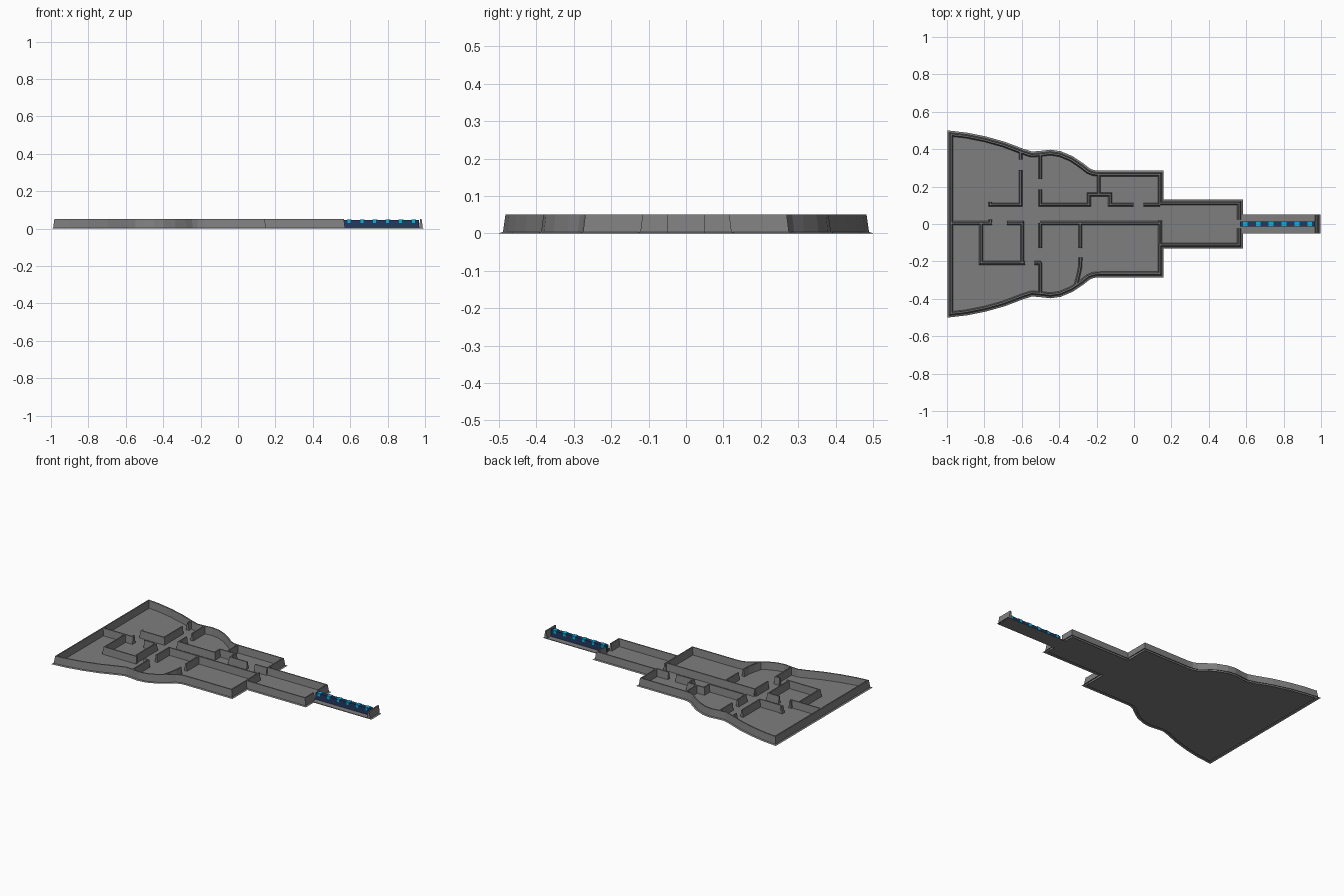
import bpy, bmesh
from mathutils import Vector

if "Cube" in bpy.data.objects:
    bpy.data.objects.remove(bpy.data.objects["Cube"])

H = 0.051  # wall height


def material(name, rgb):
    m = bpy.data.materials.new(name)
    m.diffuse_color = (*rgb, 1)
    m.use_nodes = True
    m.node_tree.nodes["Principled BSDF"].inputs["Base Color"].default_value = m.diffuse_color
    return m


GREY = material("deck grey", (0.21, 0.21, 0.21))
NAVY = material("dark navy", (0.018, 0.04, 0.12))
CYAN = material("bright cyan", (0.0, 0.5, 0.85))


def finish(bm, name, mat):
    bmesh.ops.recalc_face_normals(bm, faces=bm.faces)
    me = bpy.data.meshes.new(name)
    bm.to_mesh(me)
    bm.free()
    me.materials.append(mat)
    ob = bpy.data.objects.new(name, me)
    bpy.context.collection.objects.link(ob)
    return ob


def plate(name, pts, z0, z1, mat):
    bm = bmesh.new()
    f = bm.faces.new([bm.verts.new((x, y, z0)) for x, y in pts])
    r = bmesh.ops.extrude_face_region(bm, geom=[f])
    for v in r["geom"]:
        if isinstance(v, bmesh.types.BMVert):
            v.co.z = z1
    bmesh.ops.triangulate(bm, faces=[f for f in bm.faces if len(f.verts) > 4])
    return finish(bm, name, mat)


def box(name, x0, x1, y0, y1, z0, z1, mat):
    return plate(name, [(x0, y0), (x1, y0), (x1, y1), (x0, y1)], z0, z1, mat)


def wall(name, path, foot=0.014, closed=False):
    """Sweep a flared wall section along a path with mitred corners."""
    prof = [(-foot, 0), (-0.010, 0.004), (-0.004, H), (0.004, H), (0.010, 0.004), (foot, 0)]
    p = [Vector(q) for q in path]
    n = len(p)
    bm = bmesh.new()
    rings = []
    for i in range(n):
        a = p[i] - p[i - 1] if (i or closed) else p[1] - p[0]
        b = p[(i + 1) % n] - p[i] if (i < n - 1 or closed) else a
        a, b = a.normalized(), b.normalized()
        na, nb = Vector((-a.y, a.x)), Vector((-b.y, b.x))
        m = (na + nb) / (1 + na.dot(nb))
        rings.append([bm.verts.new((p[i].x + m.x * o, p[i].y + m.y * o, z)) for o, z in prof])
    for i in range(n if closed else n - 1):
        r, s = rings[i], rings[(i + 1) % n]
        for k in range(5):
            bm.faces.new((r[k], r[k + 1], s[k + 1], s[k]))
    if not closed:
        bm.faces.new(rings[0])
        bm.faces.new(rings[-1])
    return finish(bm, name, GREY)


# Curved flank from the wide stern to the shoulder
flank = [(-0.98, 0.478), (-0.9, 0.469), (-0.8, 0.449), (-0.7, 0.421), (-0.6, 0.383),
         (-0.55, 0.367), (-0.5, 0.371), (-0.45, 0.377), (-0.4, 0.37), (-0.34, 0.345),
         (-0.285, 0.308), (-0.25, 0.28), (-0.22, 0.268), (-0.18, 0.265),
         (0.137, 0.265), (0.137, 0.112)]
nose = [(0.56, 0.112)]


def flip(pts):
    return [(x, -y) for x, y in pts]


# Floor
plate("floor", flank + nose + flip(nose) + flip(flank)[::-1], 0, 0.004, GREY)

# Outer shell, left open at the nose doorway
half = flank[::-1]
wall("outer_wall", [(0.56, 0.025)] + nose + half + flip(flank) + flip(nose) + [(0.56, -0.025)], 0.02)

# Interior partitions
partitions = {
    "stern_divider": [(-0.98, 0.005), (-0.76, 0.005)],
    "stern_door_nub": [(-0.77, 0.005), (-0.77, 0.025)],
    "cell_top": [(-0.82, 0.0), (-0.82, -0.208), (-0.585, -0.208)],
    "cell_side": [(-0.68, 0.005), (-0.6, 0.005), (-0.6, -0.208)],
    "cell_door_stub": [(-0.535, -0.208), (-0.5, -0.208)],
    "upper_bay_stub": [(-0.608, 0.383), (-0.608, 0.345)],
    "upper_bay_wall": [(-0.608, 0.29), (-0.608, 0.103), (-0.77, 0.103), (-0.77, 0.118)],
    "upper_room_stub": [(-0.503, 0.37), (-0.503, 0.24)],
    "upper_room_wall": [(-0.503, 0.185), (-0.503, 0.103), (-0.243, 0.103), (-0.243, 0.158),
                        (-0.13, 0.158), (-0.13, 0.103), (-0.005, 0.103)],
    "upper_room_split": [(-0.19, 0.158), (-0.19, 0.265)],
    "upper_corridor_end": [(0.05, 0.103), (0.137, 0.103)],
    "corridor_wall": [(-0.503, 0.005), (0.137, 0.005)],
    "lower_room_wall_a": [(-0.503, 0.005), (-0.503, -0.128)],
    "lower_room_wall_b": [(-0.503, -0.205), (-0.503, -0.37)],
    "lower_split_a": [(-0.29, 0.005), (-0.29, -0.128)],
    "lower_split_b": [(-0.288, -0.18), (-0.29, -0.23), (-0.298, -0.27), (-0.312, -0.325)],
    "bow_room_wall": [(0.137, 0.02), (0.137, -0.115)],
}
for name, path in partitions.items():
    wall(name, path)

# Gangway with end stop
box("gangway_floor", 0.56, 0.985, -0.05, 0.05, 0, 0.004, GREY)
wall("gangway_end", [(0.976, -0.05), (0.976, 0.05)], 0.02)

# Navy light bar with cyan lamps on its top and sides
box("light_bar", 0.565, 0.965, -0.013, 0.013, 0.004, 0.047, NAVY)
for i in range(6):
    x = 0.593 + i * 0.069
    box("lamp_top", x - 0.013, x + 0.013, -0.013, 0.013, 0.047, 0.05, CYAN)
    for s in (-1, 1):
        y = sorted((s * 0.013, s * 0.0145))
        box("lamp_side", x - 0.010, x + 0.006, y[0], y[1], 0.03, 0.047, CYAN)

# Centre the 2-unit length exactly
for ob in bpy.data.objects:
    ob.location.x = 0.002
